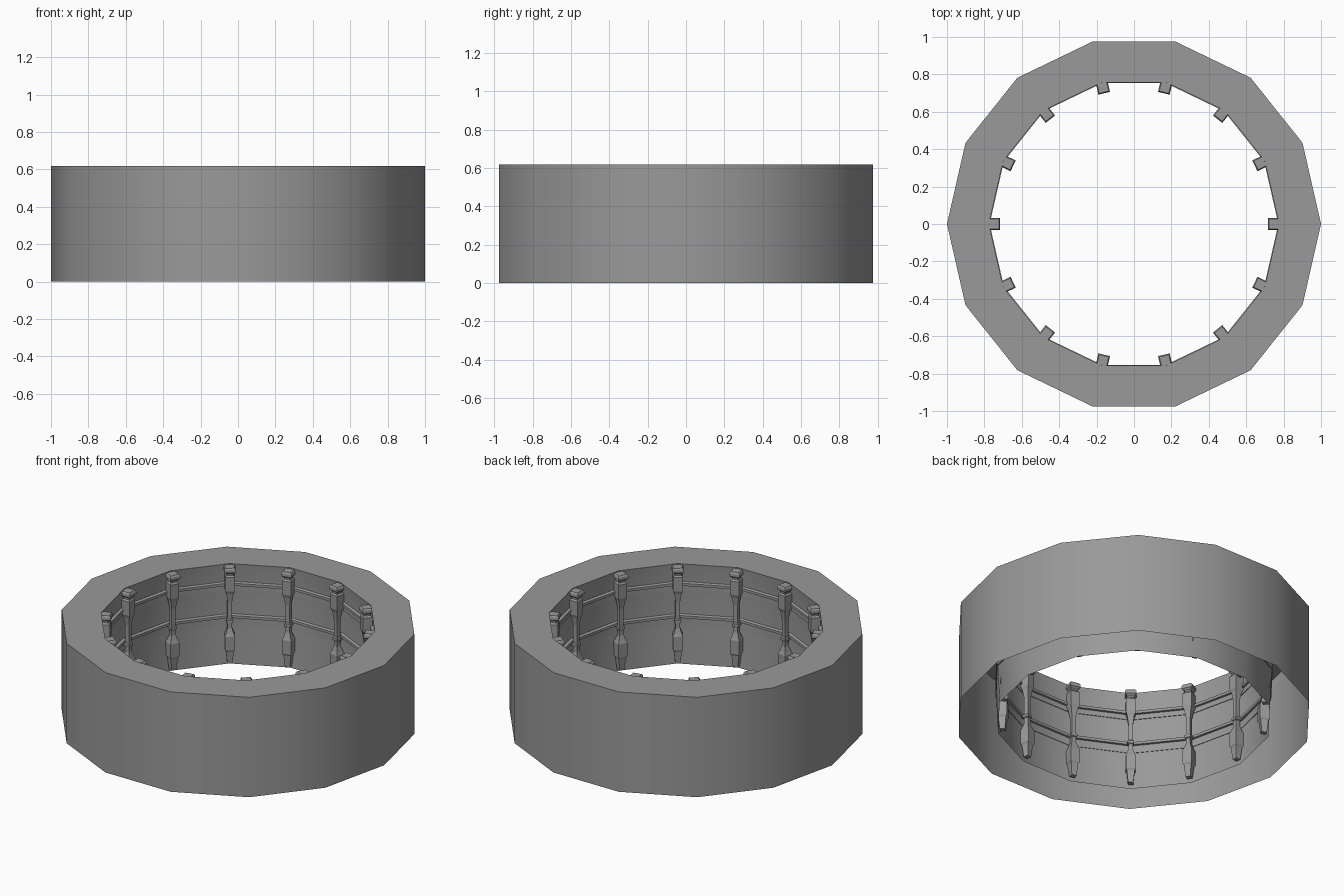
import bpy, bmesh, math
from mathutils import Matrix

SIDES = 14
HEIGHT = 0.617
INNER = 0.776
STEP = 2 * math.pi / SIDES

if "Cube" in bpy.data.objects:
    bpy.data.objects.remove(bpy.data.objects["Cube"])

# One plain stone grey
grey = bpy.data.materials.new("stone_grey")
grey.use_nodes = True
colour = (0.32, 0.32, 0.32, 1)
grey.diffuse_color = colour
grey.node_tree.nodes["Principled BSDF"].inputs["Base Color"].default_value = colour


def revolve(name, profile, sides, start=0.0, cap=False, close=False):
    """Sweep (radius, height) points around z into a faceted band."""
    bm = bmesh.new()
    rings = []
    for radius, z in profile:
        ring = []
        for i in range(sides):
            a = start + 2 * math.pi * i / sides
            ring.append(bm.verts.new((radius * math.cos(a), radius * math.sin(a), z)))
        rings.append(ring)
    pairs = list(zip(rings, rings[1:]))
    if close:
        pairs.append((rings[-1], rings[0]))
    for low, high in pairs:
        for i in range(sides):
            j = (i + 1) % sides
            bm.faces.new((low[i], low[j], high[j], high[i]))
    if cap:
        bm.faces.new(rings[0][::-1])
        bm.faces.new(rings[-1])
    mesh = bpy.data.meshes.new(name)
    bm.to_mesh(mesh)
    bm.free()
    mesh.materials.append(grey)
    obj = bpy.data.objects.new(name, mesh)
    bpy.context.collection.objects.link(obj)
    return obj


def smooth(obj):
    bpy.ops.object.select_all(action="DESELECT")
    obj.select_set(True)
    bpy.context.view_layer.objects.active = obj
    bpy.ops.object.shade_smooth_by_angle(angle=math.radians(30))


# Outer wall and flat top, open underneath
smooth(revolve("outer_wall", [(1, 0), (1, HEIGHT), (INNER, HEIGHT)], SIDES))

# Inner wall, leaning back slightly behind the rails
smooth(revolve("inner_wall", [(INNER, HEIGHT), (0.788, 0.5), (0.788, 0.25), (INNER, 0)], SIDES))

# Two rails, each a ledge over a shallow band
for name, top, drop in (("upper_rail", 0.505, 0.055), ("lower_rail", 0.305, 0.07)):
    front, band, back = 0.772, 0.784, 0.792
    profile = [(back, top), (front, top - 0.006), (front, top - 0.022),
               (band, top - 0.024), (band, top - drop), (back, top - drop)]
    smooth(revolve(name, profile, SIDES, close=True))

# Square turned post: (half width, height) from foot to cap
post_profile = [
    (0.015, 0.02), (0.022, 0.095), (0.028, 0.105), (0.028, 0.19),
    (0.022, 0.205), (0.013, 0.235), (0.013, 0.268), (0.019, 0.272),
    (0.019, 0.288), (0.013, 0.292), (0.013, 0.40), (0.020, 0.45),
    (0.027, 0.47), (0.027, 0.555), (0.020, 0.565), (0.020, 0.575),
    (0.032, 0.585), (0.032, 0.602), (0.026, 0.612),
]
corners = [(w * math.sqrt(2), z) for w, z in post_profile]
for n in range(SIDES):
    post = revolve(f"post_{n + 1}", corners, 4, math.pi / 4, cap=True)
    post.matrix_world = Matrix.Rotation(n * STEP, 4, "Z") @ Matrix.Translation((0.749, 0, 0))
